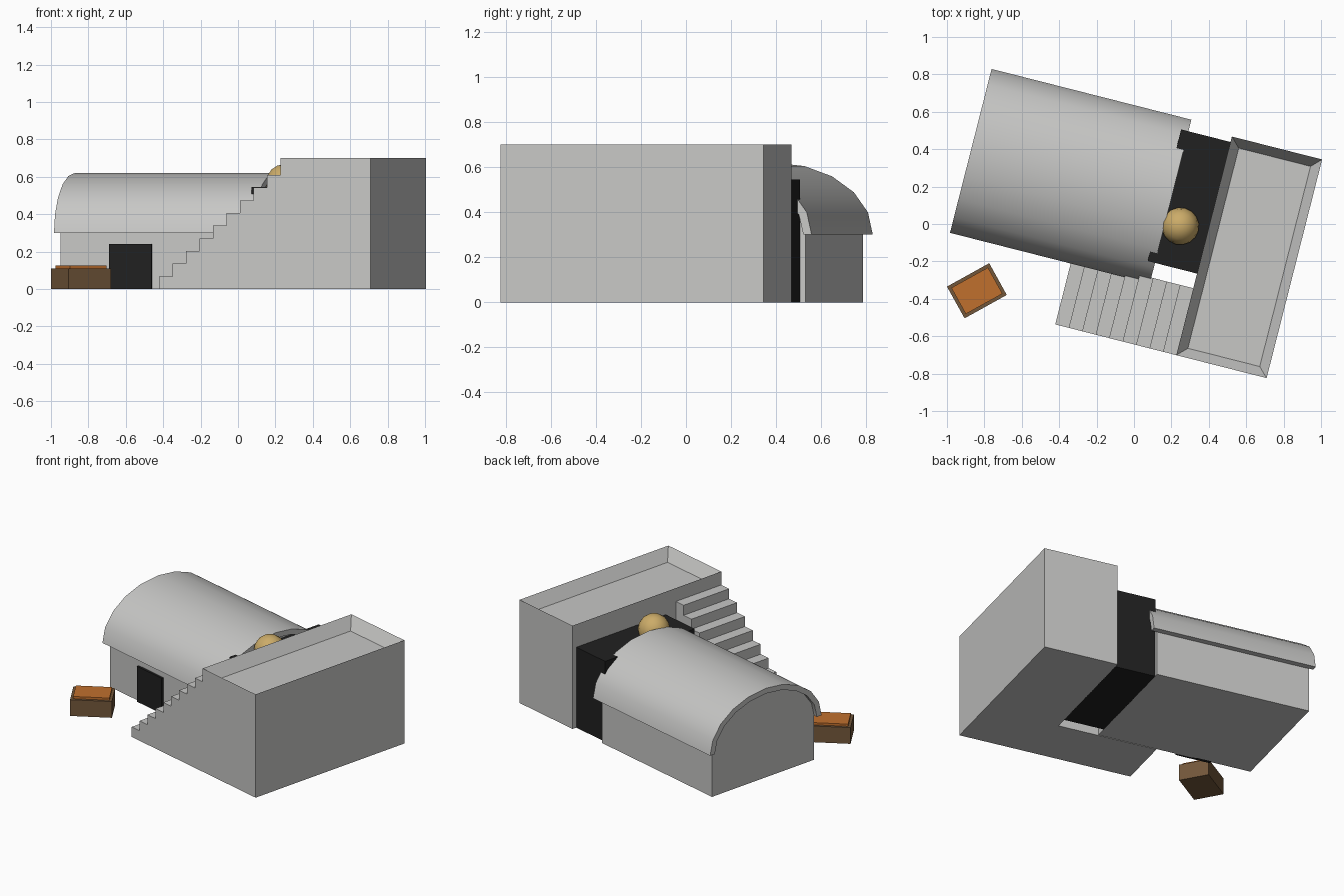
import bpy, bmesh, math
from mathutils import Matrix

cube = bpy.data.objects.get("Cube")
if cube:
    bpy.data.objects.remove(cube, do_unlink=True)


def material(name, r, g, b):
    m = bpy.data.materials.new(name)
    m.use_nodes = True
    m.diffuse_color = (r, g, b, 1)
    m.node_tree.nodes["Principled BSDF"].inputs["Base Color"].default_value = (r, g, b, 1)
    return m


stone = material("pale_stone", 0.57, 0.57, 0.56)
black = material("dark_opening", 0.015, 0.015, 0.015)
gold = material("gold", 0.6, 0.41, 0.14)
orange = material("orange_lid", 0.53, 0.16, 0.027)
brown = material("brown_wood", 0.17, 0.095, 0.043)

# The whole building is turned about z; the crate has its own turn
SITE = Matrix.Rotation(math.radians(-14.25), 4, "Z")
CRATE = Matrix.Translation((-0.84, -0.357, 0)) @ Matrix.Rotation(math.radians(29), 4, "Z")


def finish(name, bm, mat, frame=SITE, smooth=None):
    bmesh.ops.recalc_face_normals(bm, faces=bm.faces)
    mesh = bpy.data.meshes.new(name)
    bm.to_mesh(mesh)
    bm.free()
    obj = bpy.data.objects.new(name, mesh)
    bpy.context.collection.objects.link(obj)
    mesh.materials.append(mat)
    obj.matrix_world = frame
    if smooth:
        bpy.ops.object.select_all(action="DESELECT")
        obj.select_set(True)
        bpy.context.view_layer.objects.active = obj
        bpy.ops.object.shade_smooth_by_angle(angle=math.radians(smooth))
    return obj


def box_mesh(x, y, z):
    bm = bmesh.new()
    bmesh.ops.create_cube(bm, size=1)
    for v in bm.verts:
        v.co = [lo + (c + 0.5) * (hi - lo) for c, (lo, hi) in zip(v.co, (x, y, z))]
    return bm


def box(name, x, y, z, mat, frame=SITE):
    return finish(name, box_mesh(x, y, z), mat, frame)


def prism(name, points, depth, mat, smooth=None):
    """Extrude a closed 3D outline by the depth vector."""
    bm = bmesh.new()
    face = bm.faces.new([bm.verts.new(p) for p in points])
    new = bmesh.ops.extrude_face_region(bm, geom=[face])["geom"]
    bmesh.ops.translate(bm, vec=depth, verts=[v for v in new if isinstance(v, bmesh.types.BMVert)])
    return finish(name, bm, mat, smooth=smooth)


def arch(x, half, height, mid=0.164, spring=0.3, steps=10):
    angles = [math.pi * i / steps for i in range(steps + 1)]
    return [(x, mid + half * math.cos(a), spring + height * math.sin(a)) for a in angles]


# Tower block with a sunken roof terrace
bm = box_mesh((0.392, 0.89), (-0.624, 0.582), (0, 0.7))
bm.normal_update()
top = max(bm.faces, key=lambda f: f.calc_center_median().z)
bmesh.ops.inset_region(bm, faces=[top], thickness=0.072)
bmesh.ops.translate(bm, vec=(0, 0, -0.08), verts=top.verts)
finish("tower_block", bm, stone)

# Solid staircase climbing to the tower
start, run, rise, count = -0.276, 0.0743, 0.0677, 9
outline = [(start, -0.624, 0)]
for i in range(count):
    outline.append((start + i * run, -0.624, (i + 1) * rise))
    outline.append((start + (i + 1) * run, -0.624, (i + 1) * rise))
outline.append((start + count * run, -0.624, 0))
prism("staircase", outline, (0, 0.369, 0), stone)

# Hall walls with arched gables
prism("hall_walls", [(-0.915, -0.25, 0)] + [(-0.915, 0.578, 0)] + arch(-0.915, 0.414, 0.284),
      (1.037, 0, 0), stone)

# Barrel roof shell overhanging the walls
prism("barrel_roof", arch(-0.942, 0.452, 0.32) + arch(-0.942, 0.414, 0.284)[::-1],
      (1.102, 0, 0), stone, smooth=30)

# Dark link between hall and tower, and the hall door
box("dark_passage", (0.12, 0.394), (-0.174, 0.552), (0, 0.545), black)
box("hall_door", (-0.643, -0.411), (-0.265, -0.24), (0, 0.24), black)

# Golden ball resting in the passage roof
bm = bmesh.new()
bmesh.ops.create_uvsphere(bm, u_segments=16, v_segments=8, radius=0.1)
bmesh.ops.translate(bm, vec=(0.243, 0.05, 0.567), verts=bm.verts)
finish("golden_ball", bm, gold, smooth=50)

# Crate with a raised lid
box("crate", (-0.129, 0.129), (-0.097, 0.097), (0, 0.11), brown, CRATE)
box("crate_lid", (-0.112, 0.112), (-0.08, 0.08), (0.1, 0.125), orange, CRATE)
